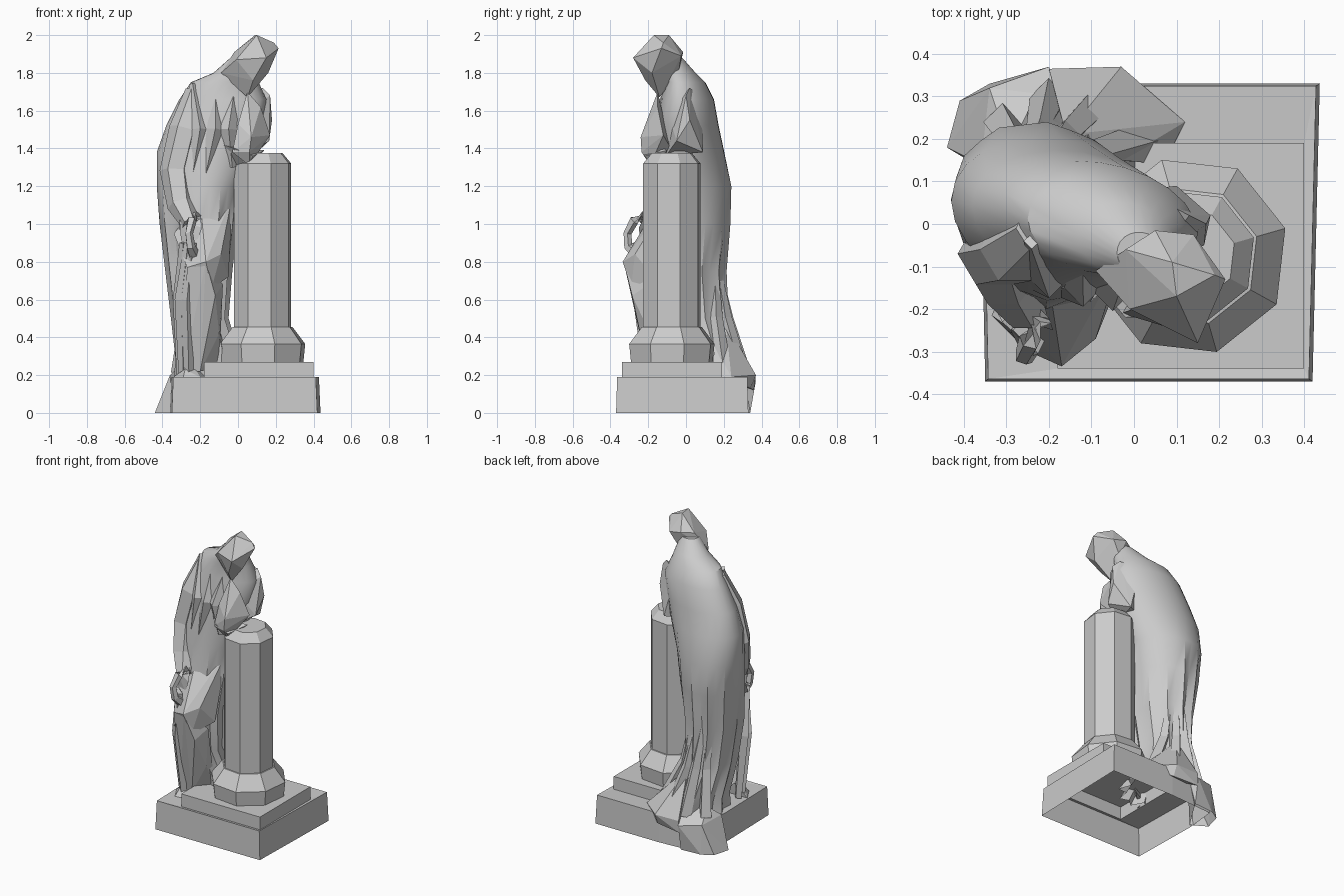
import bpy, bmesh, math, random
from mathutils import Vector
random.seed(4)


def finish(name, bm, smooth=None):
    bmesh.ops.recalc_face_normals(bm, faces=bm.faces[:])
    me = bpy.data.meshes.new(name)
    bm.to_mesh(me)
    bm.free()
    ob = bpy.data.objects.new(name, me)
    bpy.context.collection.objects.link(ob)
    if smooth:
        bpy.ops.object.select_all(action='DESELECT')
        ob.select_set(True)
        bpy.context.view_layer.objects.active = ob
        bpy.ops.object.shade_smooth_by_angle(angle=math.radians(smooth))
    return ob


def loft(name, rings, bottom=True, smooth=None):
    bm = bmesh.new()
    vs = [[bm.verts.new(p) for p in r] for r in rings]
    n = len(vs[0])
    for a, b in zip(vs, vs[1:]):
        for i in range(n):
            j = (i + 1) % n
            bm.faces.new((a[i], a[j], b[j], b[i]))
    bm.faces.new(vs[-1])
    if bottom:
        bm.faces.new(vs[0][::-1])
    return finish(name, bm, smooth)


def hull(name, pts):
    bm = bmesh.new()
    for p in pts:
        bm.verts.new(p)
    bmesh.ops.convex_hull(bm, input=bm.verts[:])
    junk = [v for v in bm.verts if not v.link_faces]
    bmesh.ops.delete(bm, geom=junk, context='VERTS')
    under = [f for f in bm.faces if all(v.co.z < .001 for v in f.verts)]
    bmesh.ops.delete(bm, geom=under, context='FACES_ONLY')
    return finish(name, bm)


def limb(name, path, radii, sides=5):
    pts = [Vector(p) for p in path]
    rings = []
    for i, p in enumerate(pts):
        d = (pts[min(i + 1, len(pts) - 1)] - pts[max(i - 1, 0)]).normalized()
        ref = Vector((0, 1, 0)) if abs(d.y) < .8 else Vector((1, 0, 0))
        u = d.cross(ref).normalized()
        w = d.cross(u)
        rings.append([p + radii[i] * (u * math.cos(t) + w * math.sin(t))
                      for t in (2 * math.pi * k / sides for k in range(sides))])
    return loft(name, rings)


# Plinth and step as one shell, open underneath
foot = [(-.35, -.37), (.42, -.37), (.437, .33), (-.03, .33), (-.34, .31), (-.36, .1)]
step = [(-.18, -.34), (.4, -.34), (.4, .19), (-.03, .19), (-.18, .19), (-.18, 0)]
loft("stepped_plinth", [[(x, y, 0) for x, y in foot], [(x * .98, y * .985, .19) for x, y in foot],
                        [(x, y, .185) for x, y in step], [(x, y, .27) for x, y in step]], False)

# Eight-sided column with flared foot and slightly worn top
prof = [(.27, .225), (.365, .235), (.455, .165), (.456, .158), (1.32, .158), (1.375, .11)]
loft("column", [[(.13 + r * math.cos(t), -.075 + r * math.sin(t), z)
                 for t in (math.radians(16 + 45 * k) for k in range(8))] for z, r in prof], False)

# Robed body: sections of height, x range, y range, pleat depth
sections = [(.19, -.34, .09, -.18, .34, .22), (.28, -.33, .02, -.16, .30, .2),
            (.5, -.355, -.05, -.2, .225, .16), (.75, -.385, -.03, -.23, .215, .13),
            (1.0, -.415, 0, -.2, .235, .08), (1.2, -.43, .02, -.18, .24, .03),
            (1.38, -.43, .09, -.16, .2, 0), (1.52, -.38, .13, -.15, .17, 0),
            (1.66, -.31, .15, -.13, .145, 0), (1.75, -.25, .11, -.12, .1, 0),
            (1.8, -.13, .1, -.13, .05, 0), (1.88, -.04, .08, -.13, -.02, 0)]
N = 24
depth = [random.uniform(.5, 1.3) * (k % 2) for k in range(N)]
rings = []
for z, x0, x1, y0, y1, amp in sections:
    ring = []
    for k in range(N):
        t = 2 * math.pi * k / N
        m = 1 - amp * depth[k]
        dx = (x1 - x0) / 2 * m * math.cos(t)
        dy = (y1 - y0) / 2 * m * math.sin(t)
        ring.append(((x0 + x1) / 2 + dx, (y0 + y1) / 2 + dy - .13 * dx, z))
    rings.append(ring)
loft("robe", rings, bottom=False, smooth=32)

# Train spilling over the back corner of the plinth
hull("train_corner", [(-.44, .18, 0), (-.41, .29, 0), (-.34, .33, 0), (-.2, .34, 0), (-.34, .12, 0),
                      (-.36, .14, .2), (-.34, .32, .19), (-.2, .37, .17), (-.17, .3, .24), (-.3, .2, .26)])
hull("train_back", [(-.2, .36, .12), (-.2, .365, .2), (-.03, .37, .2), (.12, .24, .19), (.07, .14, .19),
                    (-.03, .34, .13), (-.08, .27, .33), (-.16, .21, .48), (-.03, .15, .36)])
for i, (x, y) in enumerate([(-.31, .24), (-.2, .3), (-.08, .29), (.03, .2)]):
    limb(f"hem_fold_{i}", [(-.18 + x * .35, .15, .85), (-.12 + x * .5, y * .55 + .05, .5),
                           (x, y, .21)], [.015, .035, .045], 4)

# Bent knee and its skirt
hull("thigh", [(-.03, -.08, 1.15), (-.2, -.14, 1.12), (-.17, -.335, .8), (-.09, -.27, .84),
               (-.05, -.17, .72), (-.14, -.29, .66), (-.27, -.29, .77), (-.34, -.15, .95)])
hull("shin_drape", [(-.17, -.33, .8), (-.27, -.29, .77), (-.08, -.2, .68), (-.12, -.285, .62),
                    (-.22, -.25, .46), (-.1, -.19, .42), (-.2, -.2, .22), (-.29, -.19, .22), (-.1, -.1, .24)])
for i, (x, y) in enumerate([(-.3, -.12), (-.29, -.17), (-.26, -.2)]):
    limb(f"front_fold_{i}", [(-.29 + i * .025, -.23 - i * .02, .9), (x - .01, y - .045, .6), (x, y, .2)],
         [.02, .035, .025], 4)
hull("shoe", [(-.34, -.16, .19), (-.29, -.25, .19), (-.2, -.24, .19), (-.17, -.16, .19),
              (-.28, -.22, .23), (-.25, -.15, .27)])

# Hanging arm with gathered cloth loop at the hand
limb("hanging_arm", [(-.22, -.01, 1.7), (-.28, -.06, 1.5), (-.33, -.07, 1.28), (-.3, -.13, 1.1),
                     (-.25, -.21, 1.0)], [.06, .085, .085, .075, .05], 6)
limb("hand_cloth_loop", [(-.22, -.22, 1.04), (-.245, -.275, 1.02), (-.26, -.31, .95), (-.25, -.305, .88),
                         (-.23, -.25, .83)], [.03, .027, .022, .025, .035], 5)
hull("hand", [(-.2, -.22, 1.04), (-.19, -.25, .98), (-.31, -.21, 1.02), (-.22, -.24, .9), (-.3, -.2, .9),
              (-.27, -.15, 1.07)])
for i, (a, b, c) in enumerate([((-.24, -.04, 1.74), (-.2, -.13, 1.5), (-.25, -.13, 1.2)),
                               ((-.12, -.07, 1.73), (-.12, -.15, 1.5), (-.18, -.15, 1.22)),
                               ((-.02, -.1, 1.7), (-.05, -.16, 1.5), (-.03, -.14, 1.3))]):
    limb(f"chest_fold_{i}", [a, b, c], [.02, .045, .02], 4)

# Arm leaning on the column, forearm raised to the chin
hull("upper_arm", [(.13, .02, 1.72), (.17, 0, 1.68), (.18, .02, 1.55), (.165, -.05, 1.44),
                   (.1, .09, 1.38), (.02, .08, 1.68), (.04, -.1, 1.6), (.02, .05, 1.38), (.05, -.1, 1.37)])
hull("forearm", [(.05, -.15, 1.7), (.12, -.15, 1.62), (.17, -.12, 1.47), (.06, -.19, 1.31),
                 (-.03, -.21, 1.38), (0, -.2, 1.53), (.07, -.24, 1.46), (.06, -.235, 1.38), (.05, -.08, 1.4)])
hull("lower_hand", [(-.08, -.15, 1.42), (-.02, -.22, 1.4), (.08, -.22, 1.36), (.05, -.17, 1.3),
                    (-.04, -.12, 1.32), (.14, -.1, 1.39)])

# Bowed head and the veil behind the neck
hull("head", [(.1, -.17, 2.0), (.09, -.09, 2.0), (-.02, -.06, 1.91), (.05, -.015, 1.91), (.14, -.025, 1.89),
              (.215, -.13, 1.93), (.19, -.12, 1.96), (.15, -.28, 1.88), (-.01, -.2, 1.87), (-.09, -.11, 1.8),
              (.05, -.14, 1.67), (.08, -.215, 1.76), (.16, -.18, 1.8), (.08, -.04, 1.8)])
